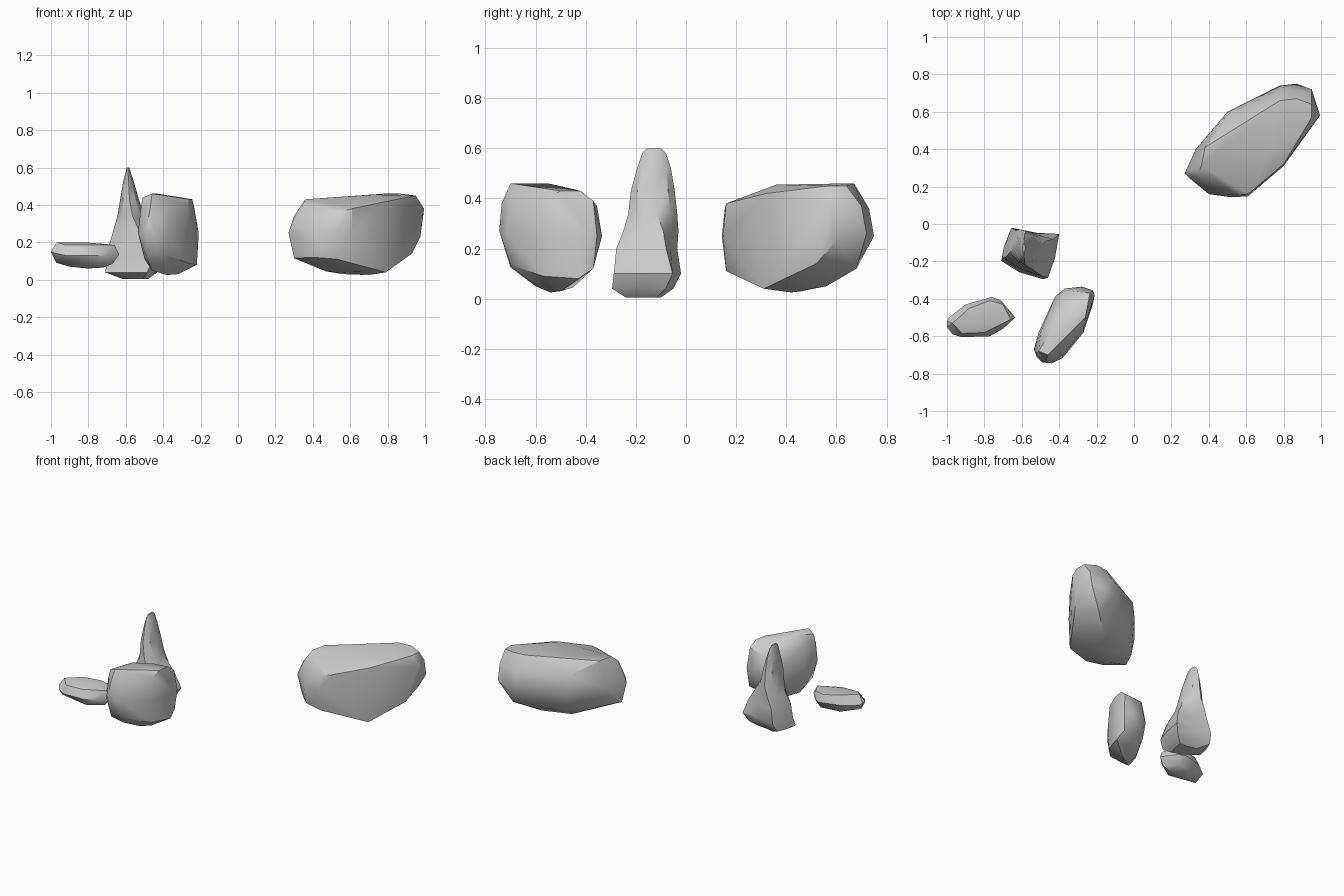
import bpy, bmesh, math


def finish(name, bm):
    bmesh.ops.recalc_face_normals(bm, faces=bm.faces)
    mesh = bpy.data.meshes.new(name)
    bm.to_mesh(mesh)
    bm.free()
    obj = bpy.data.objects.new(name, mesh)
    bpy.context.collection.objects.link(obj)
    bpy.ops.object.select_all(action='DESELECT')
    obj.select_set(True)
    bpy.context.view_layer.objects.active = obj
    bpy.ops.object.shade_smooth_by_angle(angle=math.radians(35))
    return obj


def boulder(name, *layers):
    """Chiselled stone: hull around a few layers of corner points."""
    bm = bmesh.new()
    for layer in layers:
        for p in layer:
            bm.verts.new(p)
    res = bmesh.ops.convex_hull(bm, input=bm.verts)
    loose = {g for g in res['geom_interior'] + res['geom_unused']
             if isinstance(g, bmesh.types.BMVert)}
    bmesh.ops.delete(bm, geom=list(loose), context='VERTS')
    return finish(name, bm)


# Large boulder at the back right: base, belly, rim, crown
boulder(
    "large_boulder",
    [(.70, .42, .025), (.79, .31, .04), (.56, .46, .03), (.47, .33, .045), (.72, .56, .05)],
    [(.30, .28, .115), (.53, .16, .11), (.40, .18, .12), (.93, .52, .14), (.86, .68, .12),
     (.52, .57, .12), (.35, .39, .12)],
    [(.27, .27, .25), (.33, .40, .25), (.50, .60, .25), (.78, .74, .25), (.87, .75, .25),
     (.95, .72, .26), (.975, .60, .23), (.61, .148, .25), (.52, .143, .25), (.40, .16, .25),
     (.29, .25, .28), (.80, .31, .25)],
    [(.30, .29, .34), (.34, .26, .385), (.54, .155, .36), (.61, .16, .38), (.80, .32, .42),
     (.995, .58, .38), (.95, .70, .37), (.80, .73, .36), (.50, .585, .36)],
    [(.36, .31, .43), (.38, .41, .43), (.72, .36, .455), (.78, .66, .46), (.87, .67, .46),
     (.95, .64, .45), (.95, .57, .45)])

# Tall narrow boulder at the front
boulder(
    "front_boulder",
    [(-.38, -.54, .025), (-.32, -.50, .03), (-.46, -.60, .05), (-.40, -.45, .045)],
    [(-.49, -.70, .125), (-.39, -.70, .135), (-.22, -.43, .08), (-.27, -.57, .09),
     (-.23, -.37, .12), (-.39, -.38, .12), (-.50, -.58, .11)],
    [(-.535, -.67, .25), (-.51, -.58, .25), (-.42, -.385, .25), (-.37, -.345, .25),
     (-.28, -.335, .25), (-.22, -.355, .25), (-.21, -.38, .25), (-.27, -.58, .25),
     (-.38, -.715, .25), (-.44, -.745, .27), (-.49, -.74, .27), (-.52, -.71, .25)],
    [(-.52, -.69, .38), (-.47, -.735, .38), (-.38, -.70, .38), (-.27, -.56, .40),
     (-.235, -.37, .39), (-.36, -.355, .37), (-.50, -.58, .38)],
    [(-.51, -.68, .44), (-.46, -.70, .46), (-.43, -.55, .46), (-.33, -.44, .435),
     (-.245, -.42, .43), (-.26, -.50, .43)])

# Flat slab at the far left
boulder(
    "flat_slab",
    [(-.80, -.50, .06), (-.72, -.50, .065), (-.90, -.53, .07)],
    [(-.97, -.55, .09), (-.77, -.58, .085), (-.67, -.51, .085), (-.74, -.43, .085),
     (-.88, -.45, .085)],
    [(-1.0, -.52, .15), (-.99, -.50, .14), (-.90, -.43, .14), (-.76, -.39, .14),
     (-.71, -.41, .14), (-.635, -.50, .135), (-.70, -.56, .13), (-.77, -.60, .13),
     (-.92, -.605, .13), (-.97, -.59, .14), (-1.0, -.55, .15)],
    [(-.97, -.53, .20), (-.92, -.585, .185), (-.80, -.58, .185), (-.66, -.51, .185),
     (-.70, -.43, .19), (-.77, -.41, .19), (-.88, -.45, .20), (-.82, -.54, .20)])

# Standing spire: skewed square foot blending into a rounded blade
FOOT = [(-1, -.2), (-.3, -.7), (.6, -1), (.85, -.2), (1, .75), (.2, .8), (-.7, 1), (-.9, .4)]
BLADE = [(-1, 0), (-.7, -.7), (0, -1), (.7, -.7), (1, 0), (.7, .7), (0, 1), (-.7, .7)]
# height, x range, y range, blend from foot to blade
RINGS = [(.005, -.62, -.48, -.24, -.10, 0),
         (.04, -.71, -.43, -.295, -.05, 0),
         (.10, -.70, -.40, -.288, -.02, 0),
         (.20, -.685, -.43, -.278, -.035, .15),
         (.27, -.665, -.47, -.25, -.03, .4),
         (.34, -.645, -.50, -.23, -.035, .8),
         (.43, -.63, -.53, -.22, -.045, 1),
         (.52, -.615, -.556, -.195, -.06, 1),
         (.58, -.60, -.575, -.175, -.08, 1),
         (.60, -.594, -.583, -.155, -.10, 1)]
bm = bmesh.new()
loops = []
for z, x0, x1, y0, y1, t in RINGS:
    loop = []
    for (fx, fy), (bx, by) in zip(FOOT, BLADE):
        u, v = fx + (bx - fx) * t, fy + (by - fy) * t
        loop.append(bm.verts.new(((x0 + x1) / 2 + u * (x1 - x0) / 2,
                                  (y0 + y1) / 2 + v * (y1 - y0) / 2, z)))
    loops.append(loop)
for a, b in zip(loops, loops[1:]):
    for i in range(8):
        j = (i + 1) % 8
        bm.faces.new((a[i], a[j], b[j], b[i]))
bm.faces.new(loops[0][::-1])
bm.faces.new(loops[-1])
finish("standing_spire", bm)
